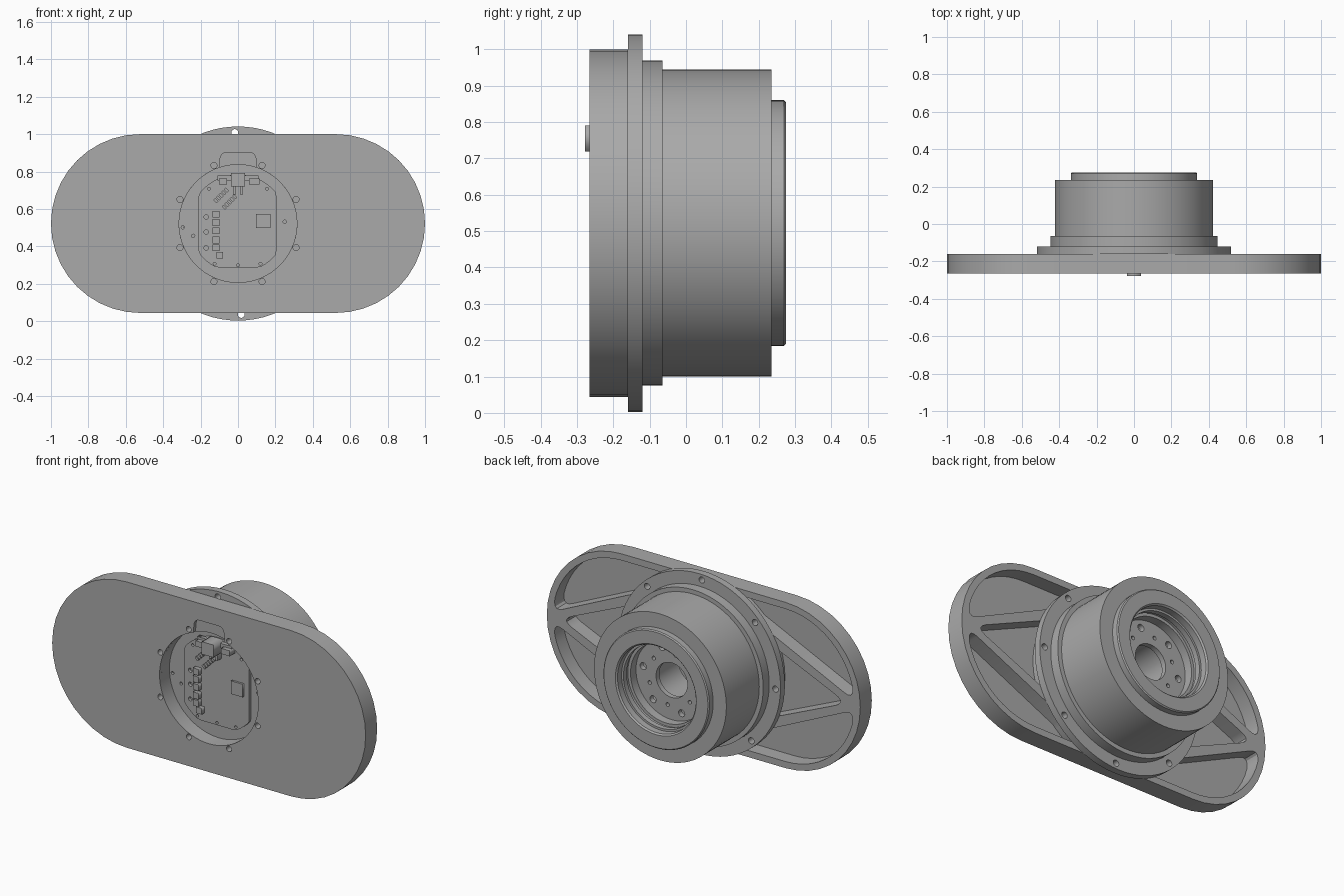
import bpy, bmesh, math
from math import sin, cos, pi, radians
from mathutils import Vector

cube = bpy.data.objects.get("Cube")
if cube:
    bpy.data.objects.remove(cube, do_unlink=True)

CZ = 0.522          # height of the main axis
grey = bpy.data.materials.new("machined_grey")
grey.use_nodes = True
grey.diffuse_color = (0.4, 0.4, 0.4, 1)
grey.node_tree.nodes["Principled BSDF"].inputs["Base Color"].default_value = (0.4, 0.4, 0.4, 1)


def add_mesh(name, bm, smooth=True):
    bmesh.ops.remove_doubles(bm, verts=bm.verts, dist=1e-5)
    bmesh.ops.recalc_face_normals(bm, faces=bm.faces)
    me = bpy.data.meshes.new(name)
    bm.to_mesh(me)
    bm.free()
    me.materials.clear()
    me.materials.append(grey)
    ob = bpy.data.objects.new(name, me)
    bpy.context.scene.collection.objects.link(ob)
    ob.location.z = CZ
    if smooth:
        bpy.ops.object.select_all(action='DESELECT')
        ob.select_set(True)
        bpy.context.view_layer.objects.active = ob
        bpy.ops.object.shade_smooth_by_angle(angle=radians(25))
    return ob


def arc(r, a0, a1, n, cx=0, cz=0):
    return [(cx + r * cos(radians(a0 + (a1 - a0) * i / n)),
             cz + r * sin(radians(a0 + (a1 - a0) * i / n))) for i in range(n + 1)]


def circle(r, cx=0, cz=0, n=20):
    return arc(r, 0, 360, n, cx, cz)[:-1]


def ring_of_holes(count, radius, hole, start=0):
    return [circle(hole, *p, n=16) for p in arc(radius, start, start + 360, count)[:-1]]


def stadium(r, n=20):
    c = 1 - 0.478
    return arc(r, -90, 90, n, c) + arc(r, 90, 270, n, -c)


def bend(p, q, s, n=5):
    # rounded corner from p to s with control point q
    p, q, s = Vector(p), Vector(q), Vector(s)
    pts = [p * (1 - t) ** 2 + q * 2 * t * (1 - t) + s * t * t for t in (i / n for i in range(n + 1))]
    return [tuple(v) for v in pts]


def prism(name, loops, y0, y1, smooth=True):
    # first loop is the outline, the others are holes
    cu = bpy.data.curves.new(name, 'CURVE')
    cu.dimensions = '2D'
    cu.fill_mode = 'BOTH'
    cu.extrude = (y1 - y0) / 2
    for loop in loops:
        sp = cu.splines.new('POLY')
        sp.points.add(len(loop) - 1)
        for point, (x, z) in zip(sp.points, loop):
            point.co = (x, z, 0, 1)
        sp.use_cyclic_u = True
    tmp = bpy.data.objects.new(name + "_outline", cu)
    bpy.context.scene.collection.objects.link(tmp)
    dg = bpy.context.evaluated_depsgraph_get()
    me = bpy.data.meshes.new_from_object(tmp.evaluated_get(dg))
    bm = bmesh.new()
    bm.from_mesh(me)
    for v in bm.verts:
        v.co = (v.co.x, (y0 + y1) / 2 - v.co.z, v.co.y)
    bpy.data.objects.remove(tmp, do_unlink=True)
    bpy.data.curves.remove(cu)
    bpy.data.meshes.remove(me)
    return add_mesh(name, bm, smooth)


def lathe(name, profile, steps=80):
    bm = bmesh.new()
    vs = [bm.verts.new((r, y, 0)) for r, y in profile]
    es = [bm.edges.new((vs[i], vs[(i + 1) % len(vs)])) for i in range(len(vs))]
    bmesh.ops.spin(bm, geom=vs + es, cent=(0, 0, 0), axis=(0, 1, 0),
                   angle=2 * pi, steps=steps)
    return add_mesh(name, bm)


def block(name, x, z, w, h, y0, y1, turn=0):
    c, s = cos(radians(turn)), sin(radians(turn))
    corners = [(-w / 2, -h / 2), (w / 2, -h / 2), (w / 2, h / 2), (-w / 2, h / 2)]
    loop = [(x + a * c - b * s, z - CZ + a * s + b * c) for a, b in corners]
    return prism(name, [loop], y0, y1, False)


# Pockets between the diagonal ribs, behind the front skin
HUB, RIM, END = 0.46, 0.44, 0.522
n, d = Vector((0.42, 0.907)), Vector((0.907, -0.42))


def on_line(dist, t):
    return tuple(n * dist + d * t)


upper = arc(HUB, 73, 44.4, 8)
upper += bend(on_line(0.43, 0.79), on_line(0.43, 0.859), arc(RIM, 14, 15, 1, END)[0])
upper += arc(RIM, 20, 90, 10, END)
tip = 0.382 / 0.42
middle = arc(HUB, -29, 29, 8)
middle += bend((tip - 0.07, 0.032), (tip, 0), (tip - 0.07, -0.032))
pockets = [middle, [(-x, z) for x, z in middle]]
for sx in (1, -1):
    for sz in (1, -1):
        pockets.append([(x * sx, z * sz) for x, z in upper])

# Wide plate: front skin with cable notch, ribbed back layer
bolts = ring_of_holes(8, 0.336, 0.016, 22.5)
notch = bend((0.095, 0.35), (0.09, 0.38), (0.06, 0.38)) + bend((-0.06, 0.38), (-0.09, 0.38), (-0.095, 0.35))
opening = arc(0.315, 108.5, 431.5, 64) + notch
prism("front_skin", [stadium(0.478), opening] + bolts, -0.265, -0.245)
prism("ribbed_plate", [stadium(0.478), circle(0.315, n=72)] + bolts + pockets, -0.245, -0.16)

# Round flange with bolt holes
prism("flange", [circle(0.519, n=72), circle(0.29, n=48)] + ring_of_holes(8, 0.487, 0.018, 2),
      -0.16, -0.12)

# Drum with raised end cap and stepped bore
lathe("drum", [(0.447, -0.12), (0.447, -0.065), (0.422, -0.065), (0.422, 0.235),
               (0.338, 0.235), (0.338, 0.269), (0.332, 0.275), (0.258, 0.275),
               (0.25, 0.267), (0.25, 0.23), (0.238, 0.23), (0.238, 0.2), (0.245, 0.2),
               (0.245, 0.18), (0.228, 0.18), (0.228, 0.1), (0.38, 0.1), (0.38, -0.12)])
prism("output_disc", [circle(0.235, n=48), circle(0.1, n=40)]
      + ring_of_holes(6, 0.185, 0.02, 10) + ring_of_holes(6, 0.15, 0.011, 40), 0.1, 0.13)
lathe("inner_sleeve", [(0.12, 0.1), (0.12, -0.1), (0.135, -0.1), (0.135, 0.1)], 48)

# Recess floor and circuit board
prism("recess_floor", [circle(0.318, n=72)] + [circle(0.009, x, z, 12) for x, z in
      ((-0.295, -0.02), (0.25, 0.01), (-0.24, -0.066))], -0.175, -0.16)
board = [(max(-0.21, min(0.205, x)), max(-0.235, z)) for x, z in circle(0.262, n=64)]
board_holes = [circle(0.008, x, z, 12) for x, z in
               ((-0.155, 0.185), (0.155, 0.185), (-0.125, -0.215), (0.12, -0.215), (0, -0.222))]
board_holes += [circle(0.012, -0.17, z, 12) for z in (0.035, -0.045, -0.13)]
prism("circuit_board", [board] + board_holes, -0.192, -0.175, False)

# Board components
B = -0.192
block("main_connector", 0, 0.755, 0.075, 0.072, -0.278, B)
for x in (-0.02, 0.02):
    block("connector_prong", x, 0.7, 0.016, 0.045, -0.225, B)
block("side_connector", -0.08, 0.748, 0.045, 0.032, -0.24, B)
block("side_connector", 0.087, 0.748, 0.055, 0.032, -0.24, B)
block("connector_base", 0, 0.765, 0.22, 0.025, -0.215, B)
block("main_chip", 0.135, 0.535, 0.075, 0.075, -0.204, B)
for z in (0.572, 0.528, 0.483, 0.434, 0.392):
    block("terminal", -0.118, z, 0.036, 0.036, -0.217, B)
block("terminal", -0.098, 0.353, 0.036, 0.036, -0.217, B)
for cx, cz in ((-0.09, 0.672), (-0.045, 0.637)):
    for i in range(-2, 3):
        block("header_pin", cx + i * 0.014, cz + i * 0.014, 0.014, 0.024, -0.208, B, 45)
